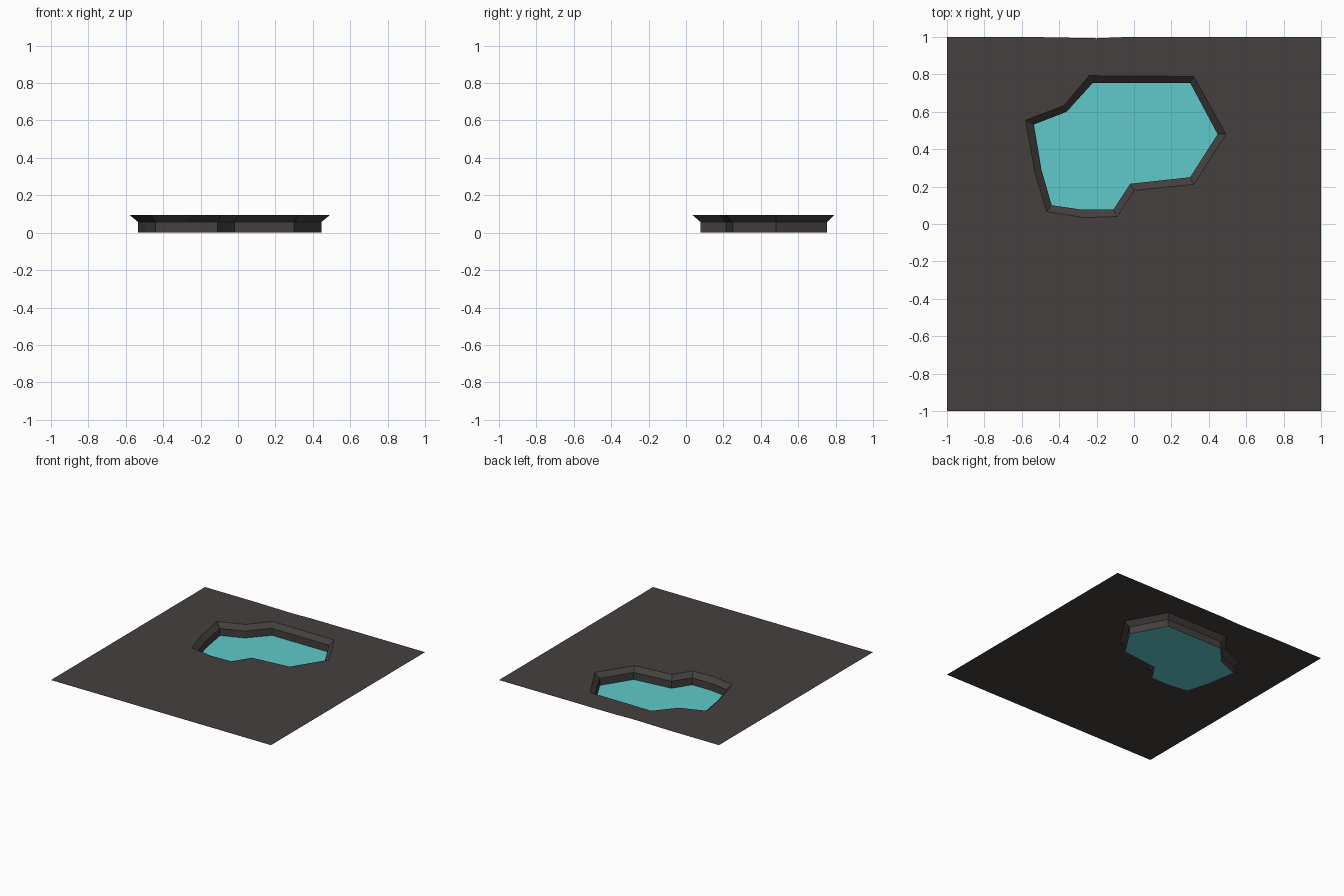
import bpy, bmesh

if "Cube" in bpy.data.objects:
    bpy.data.objects.remove(bpy.data.objects["Cube"])

RIM_Z, LEDGE_Z, FLOOR_Z = 0.095, 0.058, 0.0

# Pool outline at the ground rim and at the water, corner by corner
RIM = [(-.58, .555), (-.375, .633), (-.24, .793), (.32, .789), (.492, .48), (.32, .212),
       (0, .18), (-.09, .04), (-.265, .034), (-.467, .067), (-.53, .275)]
POOL = [(-.535, .532), (-.36, .60), (-.22, .755), (.30, .755), (.447, .48), (.30, .25),
        (-.02, .215), (-.11, .077), (-.28, .077), (-.44, .10), (-.495, .29)]
# Ground square with a slightly worn back edge
GROUND = [(-1, -1), (1, -1), (1, 1), (-.03, 1), (-.2, .993), (-.56, 1), (-1, 1)]


def material(name, color):
    m = bpy.data.materials.new(name)
    m.diffuse_color = (*color, 1)
    m.use_nodes = True
    m.node_tree.nodes["Principled BSDF"].inputs["Base Color"].default_value = m.diffuse_color
    return m


def finish(bm, name, mat):
    mesh = bpy.data.meshes.new(name)
    bm.to_mesh(mesh)
    bm.free()
    mesh.materials.append(mat)
    ob = bpy.data.objects.new(name, mesh)
    bpy.context.collection.objects.link(ob)
    return ob


def ring(bm, points, z):
    return [bm.verts.new((x, y, z)) for x, y in points]


def pairs(verts):
    return list(zip(verts, verts[1:] + verts[:1]))


rock = material("dark rock", (0.058, 0.051, 0.049))
water = material("turquoise water", (0.115, 0.59, 0.59))

# Ground sheet with the pool-shaped hole
bm = bmesh.new()
edges = [bm.edges.new(p) for pts in (GROUND, RIM) for p in pairs(ring(bm, pts, RIM_Z))]
bmesh.ops.triangle_fill(bm, edges=edges, use_beauty=True, normal=(0, 0, 1))
for f in bm.faces:
    f.normal_update()
    if f.normal.z < 0:
        f.normal_flip()
bmesh.ops.dissolve_limit(bm, angle_limit=0.01, verts=[], edges=bm.edges[:])
finish(bm, "ground", rock)

# Sloped lip and upright wall, facing into the pool
bm = bmesh.new()
rings = [ring(bm, RIM, RIM_Z), ring(bm, POOL, LEDGE_Z), ring(bm, POOL, FLOOR_Z)]
for upper, lower in zip(rings, rings[1:]):
    for (a, b), (c, d) in zip(pairs(upper), pairs(lower)):
        bm.faces.new((a, b, d, c))
for f in bm.faces:
    f.normal_update()
if sum(f.normal.dot(f.calc_center_median() - rings[2][0].co.lerp(rings[2][4].co, .5))
       for f in bm.faces) > 0:
    bmesh.ops.reverse_faces(bm, faces=bm.faces[:])
finish(bm, "pool_wall", rock)

# Water surface at the bottom of the basin
bm = bmesh.new()
face = bm.faces.new(ring(bm, POOL, FLOOR_Z))
face.normal_update()
if face.normal.z < 0:
    face.normal_flip()
finish(bm, "water_surface", water)
